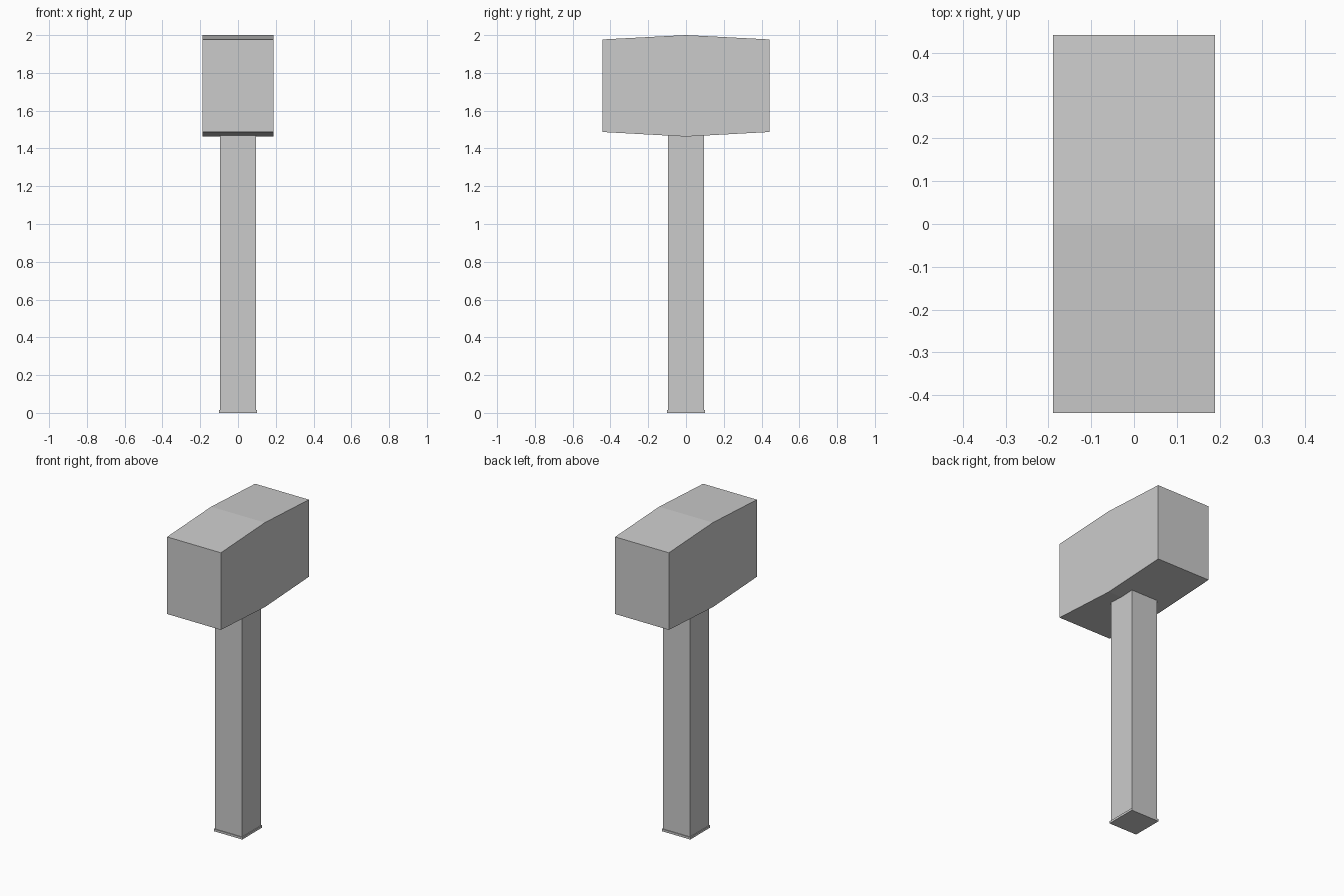
import bpy
import bmesh

if "Cube" in bpy.data.objects:
    bpy.data.objects.remove(bpy.data.objects["Cube"])


def extrude_profile(name, profile, half_width):
    """Extrude a closed (y, z) outline symmetrically along x."""
    bm = bmesh.new()
    face = bm.faces.new([bm.verts.new((-half_width, y, z)) for y, z in profile])
    result = bmesh.ops.extrude_face_region(bm, geom=[face])
    verts = [v for v in result["geom"] if isinstance(v, bmesh.types.BMVert)]
    bmesh.ops.translate(bm, verts=verts, vec=(2 * half_width, 0, 0))
    bmesh.ops.recalc_face_normals(bm, faces=bm.faces)
    mesh = bpy.data.meshes.new(name)
    bm.to_mesh(mesh)
    bm.free()
    obj = bpy.data.objects.new(name, mesh)
    bpy.context.collection.objects.link(obj)
    return obj


def square_post(name, half, z0, z1):
    return extrude_profile(name, [(-half, z0), (half, z0), (half, z1), (-half, z1)], half)


# Mallet head, slightly peaked along the middle at top and bottom
extrude_profile("mallet_head", [
    (-0.442, 1.487), (0, 1.463), (0.442, 1.487),
    (0.442, 1.977), (0, 2.0), (-0.442, 1.977)], 0.189)

# Square handle, seated just inside the head
square_post("handle", 0.095, 0.014, 1.468)

# Thin lip at the foot of the handle
square_post("handle_lip", 0.1, 0.0, 0.014)
